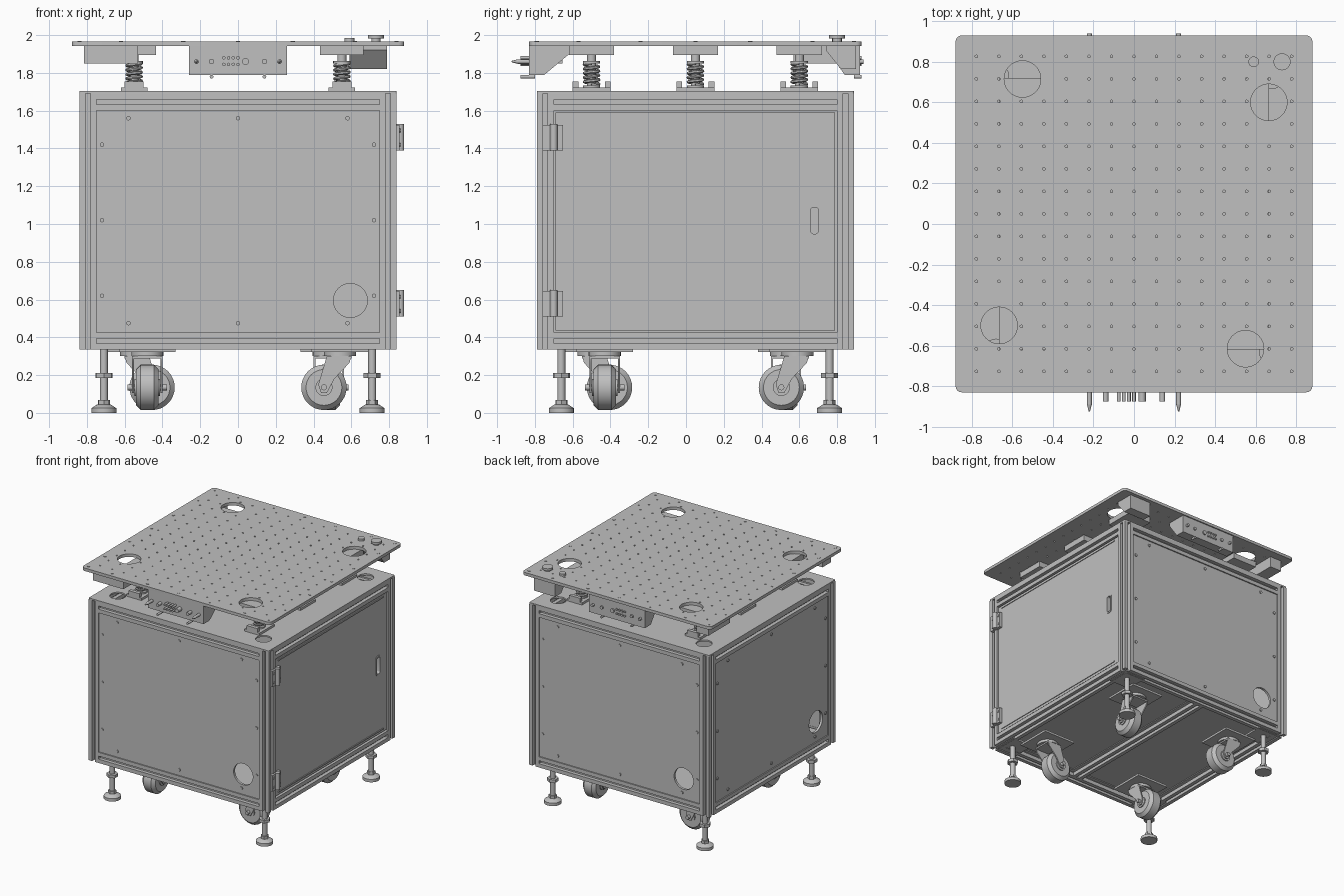
import bpy, bmesh, math
from mathutils import Matrix, Vector

if "Cube" in bpy.data.objects:
    bpy.data.objects.remove(bpy.data.objects["Cube"])

CY = 0.05                       # the cabinet axis sits slightly to the back
AXIS = Matrix.Translation((0, CY, 0))
# maps a profile drawn in (y, z) so that it extrudes along x
ALONG_X = Matrix(((0, 0, 1, 0), (1, 0, 0, 0), (0, 1, 0, 0), (0, 0, 0, 1)))

grey = bpy.data.materials.new("plain grey")
grey.use_nodes = True
grey.diffuse_color = (0.527, 0.527, 0.527, 1)
grey.node_tree.nodes["Principled BSDF"].inputs["Base Color"].default_value = grey.diffuse_color


def spin(k):
    return AXIS @ Matrix.Rotation(k * math.pi / 2, 4, 'Z')


def box(bm, lo, hi):
    lo, hi = Vector(lo), Vector(hi)
    m = Matrix.Translation((lo + hi) / 2) @ Matrix.Diagonal((*(hi - lo), 1))
    bmesh.ops.create_cube(bm, size=1, matrix=m)


def cyl(bm, r, p, q, seg=24, r2=None):
    p, q = Vector(p), Vector(q)
    m = Matrix.Translation((p + q) / 2) @ (q - p).to_track_quat('Z', 'Y').to_matrix().to_4x4()
    bmesh.ops.create_cone(bm, cap_ends=True, segments=seg, radius1=r,
                          radius2=r if r2 is None else r2, depth=(q - p).length, matrix=m)


def prism(bm, pts, z0, z1, m=Matrix()):
    low = [bm.verts.new(m @ Vector((x, y, z0))) for x, y in pts]
    top = [bm.verts.new(m @ Vector((x, y, z1))) for x, y in pts]
    bm.faces.new(low[::-1])
    bm.faces.new(top)
    for i in range(len(pts)):
        j = (i + 1) % len(pts)
        bm.faces.new((low[i], low[j], top[j], top[i]))


def rounded(w, h, r, n=5):
    pts = []
    for q, (sx, sy) in enumerate(((1, 1), (-1, 1), (-1, -1), (1, -1))):
        for i in range(n):
            a = (q + i / (n - 1)) * math.pi / 2
            pts.append((sx * (w / 2 - r) + r * math.cos(a), sy * (h / 2 - r) + r * math.sin(a)))
    return pts


def finish(bm, name, m=Matrix(), cutter=None):
    mesh = bpy.data.meshes.new(name)
    bmesh.ops.recalc_face_normals(bm, faces=bm.faces)
    bm.to_mesh(mesh)
    bm.free()
    ob = bpy.data.objects.new(name, mesh)
    bpy.context.collection.objects.link(ob)
    if cutter:
        helper = finish(cutter, name + "_cutter")
        helper.hide_render = True
        mod = ob.modifiers.new("holes", 'BOOLEAN')
        mod.operation, mod.solver, mod.object = 'DIFFERENCE', 'EXACT', helper
        bpy.context.view_layer.update()
        mesh = bpy.data.meshes.new_from_object(ob.evaluated_get(bpy.context.evaluated_depsgraph_get()))
        ob.modifiers.clear()
        ob.data = mesh
        bpy.data.objects.remove(helper)
    mesh.materials.clear()
    mesh.materials.append(grey)
    mesh.polygons.foreach_set("use_smooth", [True] * len(mesh.polygons))
    mesh.set_sharp_from_angle(angle=math.radians(35))
    ob.matrix_world = m
    return ob


# slotted extrusion profile
H, W, D = 0.045, 0.013, 0.03
slot_profile = []
for k in range(4):
    turn = Matrix.Rotation(k * math.pi / 2, 2)
    for p in ((-H, -H), (-W, -H), (-W, D - H), (W, D - H), (W, -H)):
        slot_profile.append(tuple(turn @ Vector(p)))

# cabinet frame: posts, top and bottom beams
for k in range(4):
    bm = bmesh.new()
    prism(bm, slot_profile, 0.335, 1.69, Matrix.Translation((0.795, -0.795, 0)))
    for z in (1.645, 0.38):
        prism(bm, slot_profile, -0.75, 0.75, Matrix.Translation((0, -0.795, z)) @ ALONG_X)
    finish(bm, f"frame_{k}", spin(k))
bm = bmesh.new()
prism(bm, slot_profile, -0.75, 0.75,
      Matrix.Translation((0, 0, 0.38)) @ Matrix.Rotation(-math.pi / 2, 4, 'X'))
finish(bm, "centre_beam", AXIS)

# floor and top cover
bm = bmesh.new()
box(bm, (-0.76, -0.76, 0.40), (0.76, 0.76, 0.425))
finish(bm, "floor", AXIS)
bm, holes = bmesh.new(), bmesh.new()
prism(bm, rounded(1.68, 1.68, 0.01), 1.69, 1.703)
for sx in (-1, 1):
    for sy in (-1, 1):
        cyl(holes, 0.062, (sx * 0.68, sy * 0.68, 1.6), (sx * 0.68, sy * 0.68, 1.8))
finish(bm, "top_cover", AXIS, holes)

# side panels with a cable hole and screws
for k, side in ((0, "front"), (2, "back"), (3, "right")):
    bm, hole = bmesh.new(), bmesh.new()
    box(bm, (-0.75, -0.83, 0.425), (0.75, -0.81, 1.6))
    cyl(hole, 0.09, (0.595, -1, 0.595), (0.595, -0.7, 0.595), 32)
    finish(bm, side + "_panel", spin(k), hole)
    bm = bmesh.new()
    spots = [(x, z) for x in (-0.58, 0, 0.58) for z in (0.475, 1.56)]
    spots += [(x, z) for x in (-0.72, 0.72) for z in (0.62, 1.02, 1.42)]
    for x, z in spots:
        cyl(bm, 0.012, (x, -0.831, z), (x, -0.838, z), 10)
    finish(bm, side + "_panel_screws", spin(k))

# door with sunk handle, trim strips and hinges
bm, hole = bmesh.new(), bmesh.new()
box(bm, (-0.74, -0.83, 0.435), (0.74, -0.805, 1.59))
grip = Matrix.Translation((0.63, -0.83, 1.018)) @ Matrix.Rotation(math.pi / 2, 4, 'X')
prism(hole, rounded(0.04, 0.14, 0.015), -0.1, 0.1, grip)
finish(bm, "door", spin(1), hole)
bm, hole = bmesh.new(), bmesh.new()
prism(bm, rounded(0.056, 0.165, 0.018), -0.004, 0.005, grip)
prism(hole, rounded(0.04, 0.14, 0.015), -0.1, 0.1, grip)
finish(bm, "handle_rim", spin(1), hole)
bm = bmesh.new()
box(bm, (0.60, -0.806, 0.93), (0.66, -0.79, 1.10))
finish(bm, "handle_pan", spin(1))
bm = bmesh.new()
for z in (0.455, 1.565):
    box(bm, (-0.70, -0.836, z), (0.70, -0.829, z + 0.01))
finish(bm, "door_trim", spin(1))
for i, z in enumerate((0.51, 1.39)):
    bm = bmesh.new()
    box(bm, (-0.81, -0.855, z), (-0.70, -0.83, z + 0.135))
    cyl(bm, 0.02, (-0.75, -0.86, z), (-0.75, -0.86, z + 0.14), 16)
    for x in (-0.79, -0.715):
        for dz in (0.03, 0.105):
            cyl(bm, 0.01, (x, -0.85, z + dz), (x, -0.86, z + dz), 10)
    finish(bm, f"hinge_{i}", spin(1))

# levelling feet and casters, turned a quarter for each corner
fork = [(0.06, 0.30), (-0.07, 0.30), (-0.115, 0.15), (-0.10, 0.105), (-0.07, 0.105), (-0.03, 0.18), (0.05, 0.265)]
for k in range(4):
    bm = bmesh.new()
    box(bm, (0.60, 0.60, 0.337), (0.80, 0.80, 0.352))
    for r, z0, z1, seg, r2 in ((0.066, 0, 0.025, 28, 0.066), (0.066, 0.025, 0.045, 28, 0.035),
                               (0.032, 0.045, 0.068, 6, 0.032), (0.021, 0.06, 0.40, 16, 0.021),
                               (0.045, 0.185, 0.21, 6, 0.045)):
        cyl(bm, r, (0.71, 0.71, z0), (0.71, 0.71, z1), seg, r2)
    finish(bm, f"levelling_foot_{k}", spin(k))

    at = spin(k) @ Matrix.Translation((0.48, 0.54, 0))
    bm = bmesh.new()
    box(bm, (-0.15, -0.15, 0.322), (0.15, 0.15, 0.34))
    cyl(bm, 0.085, (0, 0, 0.30), (0, 0, 0.325), 28)
    box(bm, (-0.08, -0.07, 0.288), (0.08, 0.06, 0.302))
    for x in (-0.08, 0.07):
        prism(bm, fork, x, x + 0.01, ALONG_X)
    cyl(bm, 0.016, (-0.105, -0.085, 0.135), (0.105, -0.085, 0.135), 12)
    finish(bm, f"caster_fork_{k}", at)
    bm = bmesh.new()
    for x0, x1, r, r2 in ((-0.06, -0.035, 0.095, 0.12), (-0.035, 0.035, 0.12, 0.12),
                          (0.035, 0.06, 0.12, 0.095), (-0.068, 0.068, 0.045, 0.045)):
        cyl(bm, r, (x0, -0.085, 0.135), (x1, -0.085, 0.135), 32, r2)
    finish(bm, f"caster_wheel_{k}", at)

# spring mounts between cabinet and table plate
coil = bpy.data.curves.new("coil", 'CURVE')
coil.dimensions, coil.bevel_depth, coil.bevel_resolution = '3D', 0.009, 1
line = coil.splines.new('POLY')
line.points.add(80)
for i, p in enumerate(line.points):
    a = i * math.pi / 8
    p.co = (0.038 * math.cos(a), 0.038 * math.sin(a), 1.735 + 0.115 * i / 80, 1)
temp = bpy.data.objects.new("coil", coil)
spring_mesh = bpy.data.meshes.new_from_object(temp)
bpy.data.objects.remove(temp)
n = 0
for x in (-0.55, 0.55):
    for y in (-0.55, 0, 0.55):
        at = AXIS @ Matrix.Translation((x, y, 0))
        bm = bmesh.new()
        box(bm, (-0.07, -0.10, 1.70), (0.07, 0.10, 1.722))
        for s in (-1, 1):
            box(bm, (-0.05, s * 0.085 - 0.015, 1.72), (0.05, s * 0.085 + 0.015, 1.755))
        box(bm, (-0.115, -0.12, 1.895), (0.115, 0.12, 1.942))
        cyl(bm, 0.024, (0, 0, 1.71), (0, 0, 1.90), 16)
        for z in (1.722, 1.85):
            cyl(bm, 0.046, (0, 0, z), (0, 0, z + 0.012), 20)
        finish(bm, f"spring_mount_{n}", at)
        bm = bmesh.new()
        bm.from_mesh(spring_mesh)
        finish(bm, f"spring_{n}", at)
        n += 1

# drilled table plate
bm, holes = bmesh.new(), bmesh.new()
prism(bm, rounded(1.76, 1.76, 0.03), 1.942, 1.967)
big = [(0.55, -0.665), (0.665, 0.55), (-0.55, 0.665), (-0.665, -0.55)]
for x, y in big:
    cyl(holes, 0.09, (x, y, 1.9), (x, y, 2), 40)
for i in range(-7, 8):
    for j in range(-7, 8):
        x, y = i * 0.111, j * 0.111
        if all(math.hypot(x - a, y - b) > 0.11 for a, b in big):
            cyl(holes, 0.007, (x, y, 1.9), (x, y, 2), 6)
finish(bm, "table_plate", AXIS, holes)
bm = bmesh.new()
for k in range(4):
    turn = Matrix.Rotation(k * math.pi / 2, 3, 'Z')
    for x in (-0.84, -0.62, -0.29, 0, 0.29, 0.62):
        p = turn @ Vector((x, -0.84, 1.966))
        cyl(bm, 0.011, p, p + Vector((0, 0, 0.004)), 8)
finish(bm, "plate_screws", AXIS)

# connector boxes under the front and back edges
for name, s, edge, inner in (("front", -1, -0.83, -0.60), ("back", 1, 0.92, 0.75)):
    bm = bmesh.new()
    prism(bm, [(edge, 1.942), (inner, 1.942), (inner, 1.915), (edge - s * 0.08, 1.79), (edge, 1.79)],
          -0.26, 0.26, ALONG_X)
    finish(bm, name + "_connector_box")
    bm = bmesh.new()
    reach = 0.045 if s < 0 else 0.01
    for x, z, r in [(-0.14, 1.86, 0.014), (0.14, 1.86, 0.014), (0.14, 1.775 + 0.005, 0.01),
                    (-0.14, 1.78, 0.01), (0.04, 1.86, 0.018)] + \
                   [(-0.075 + 0.025 * i, z, 0.009) for i in range(4) for z in (1.845, 1.88)]:
        cyl(bm, r, (x, edge - s * 0.03, z), (x, edge + s * reach, z), 12)
    for x in (-0.22, 0.22):
        cyl(bm, 0.012, (x, edge, 1.86), (x, edge + s * min(reach * 2, 0.06), 1.86), 12)
        if s < 0:
            cyl(bm, 0.012, (x, edge - 0.06, 1.86), (x, edge - 0.095, 1.86), 12, 0.003)
    finish(bm, name + "_connectors")

# small boxes under the corners
for name, lo, hi in (("front_right_box", (-0.815, -0.77, 1.85), (-0.53, -0.655, 1.942)),
                     ("back_right_box", (-0.81, 0.57, 1.85), (-0.70, 0.86, 1.942))):
    bm = bmesh.new()
    box(bm, lo, hi)
    finish(bm, name)
bm = bmesh.new()
prism(bm, [(0.90, 1.942), (0.74, 1.942), (0.74, 1.92), (0.82, 1.82), (0.90, 1.82)], 0.59, 0.79, ALONG_X)
finish(bm, "button_box")

# push button and small socket on the plate
bm = bmesh.new()
for x, r, z0, z1 in ((0.73, 0.024, 1.965, 1.985), (0.73, 0.042, 1.982, 2.0), (0.59, 0.026, 1.965, 1.985)):
    cyl(bm, r, (x, 0.80, z0), (x, 0.80, z1), 24)
finish(bm, "push_button")
